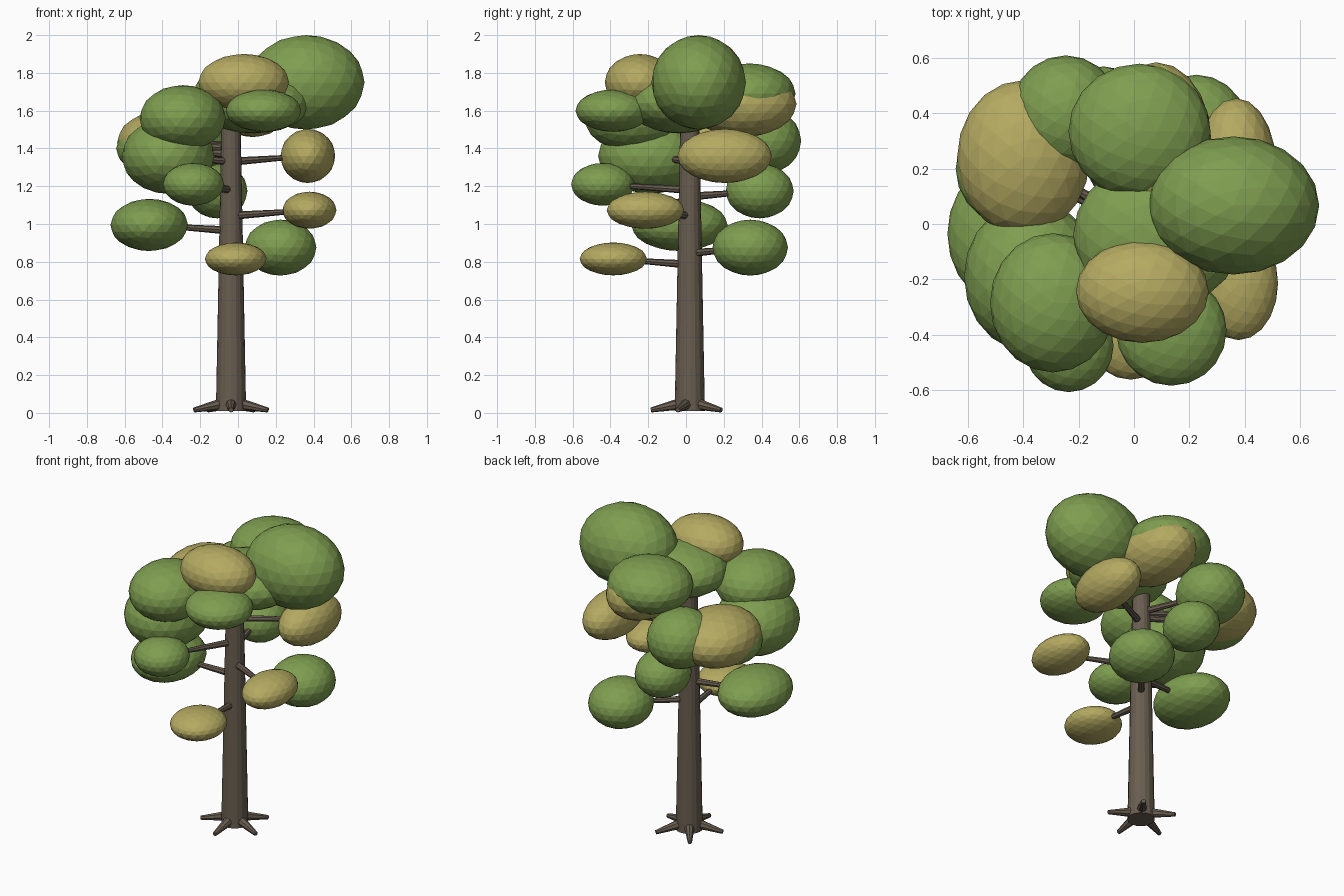
import bpy
from math import radians, cos, sin
from mathutils import Vector


def material(name, rgb):
    m = bpy.data.materials.new(name)
    m.diffuse_color = (*rgb, 1)
    return m


BARK = material("bark", (0.14, 0.11, 0.08))
GREEN = material("green_leaves", (0.21, 0.34, 0.08))
GOLD = material("golden_leaves", (0.46, 0.40, 0.12))
TX, TY = -0.037, 0.02  # trunk axis


def limb(name, start, end, r1, r2, sides):
    """Tapered cylinder between two points."""
    a, b = Vector(start), Vector(end)
    d = b - a
    bpy.ops.mesh.primitive_cone_add(vertices=sides, radius1=r1, radius2=r2,
                                    depth=d.length, location=(a + b) / 2)
    o = bpy.context.object
    o.rotation_mode = 'QUATERNION'
    o.rotation_quaternion = d.to_track_quat('Z', 'Y')
    o.name = name
    o.data.materials.append(BARK)
    return o


def clump(name, centre, radii, mat):
    """Faceted ellipsoid of leaves."""
    bpy.ops.mesh.primitive_ico_sphere_add(subdivisions=3, radius=1, location=centre)
    o = bpy.context.object
    o.scale = radii
    o.name = name
    o.data.materials.append(mat)


# Trunk
limb("trunk", (TX, TY, 0.01), (TX, TY, 1.68), 0.08, 0.048, 16)

# Five roots around the base
for k in range(5):
    t = radians(-90 + 72 * k)
    c, s = cos(t), sin(t)
    limb("root", (TX + 0.04 * c, TY + 0.04 * s, 0.05),
         (TX + 0.206 * c, TY + 0.206 * s, 0.015), 0.032, 0.013, 8)

# Leaf clumps: centre, radii
greens = [
    ((0.36, 0.067, 1.75), (0.31, 0.25, 0.25)),
    ((0.135, -0.385, 1.60), (0.20, 0.20, 0.112)),
    ((-0.293, -0.285, 1.56), (0.228, 0.252, 0.175)),
    ((-0.37, -0.19, 1.36), (0.245, 0.275, 0.20)),
    ((-0.43, 0.20, 1.40), (0.215, 0.21, 0.14)),
    ((-0.47, -0.035, 0.995), (0.205, 0.255, 0.138)),
    ((0.225, 0.34, 0.875), (0.19, 0.20, 0.148)),
    ((-0.236, -0.44, 1.21), (0.162, 0.168, 0.113)),
    ((-0.11, 0.39, 1.175), (0.16, 0.18, 0.145)),
    ((-0.247, 0.40, 1.44), (0.20, 0.21, 0.18)),
    ((0.02, 0.335, 1.69), (0.257, 0.245, 0.16)),
    ((0.085, -0.04, 1.64), (0.305, 0.27, 0.16)),
]
golds = [
    ((0.03, -0.244, 1.75), (0.24, 0.186, 0.15)),
    ((-0.40, 0.24, 1.43), (0.24, 0.28, 0.17)),
    ((-0.012, -0.385, 0.815), (0.163, 0.178, 0.087)),
    ((0.378, -0.215, 1.073), (0.143, 0.205, 0.098)),
    ((0.37, 0.205, 1.36), (0.145, 0.25, 0.143)),
    ((0.08, 0.30, 1.635), (0.20, 0.285, 0.175)),
]
for label, mat, items in (("green_clump", GREEN, greens), ("golden_clump", GOLD, golds)):
    for centre, radii in items:
        clump(label, centre, radii, mat)
        # Branch from the trunk into the clump
        limb("branch", (TX, TY, centre[2] - 0.03), centre, 0.022, 0.011, 8)
